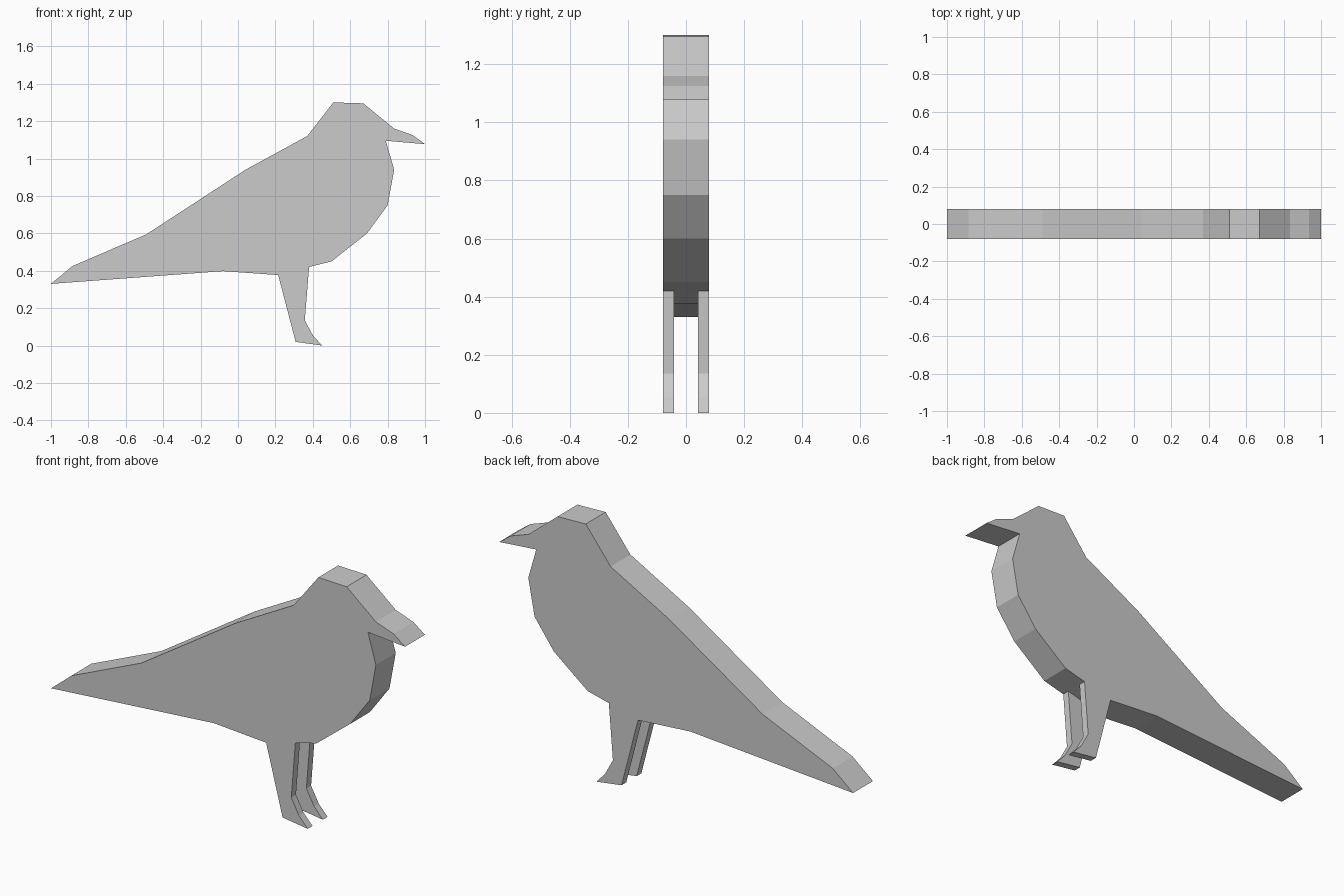
import bpy, bmesh

if "Cube" in bpy.data.objects:
    bpy.data.objects.remove(bpy.data.objects["Cube"])


def prism(name, outline, half_width):
    """Extrude an XZ outline symmetrically along Y."""
    bm = bmesh.new()
    face = bm.faces.new([bm.verts.new((x, -half_width, z)) for x, z in outline])
    ext = bmesh.ops.extrude_face_region(bm, geom=[face])
    verts = [v for v in ext["geom"] if isinstance(v, bmesh.types.BMVert)]
    bmesh.ops.translate(bm, verts=verts, vec=(0, 2 * half_width, 0))
    bmesh.ops.recalc_face_normals(bm, faces=bm.faces)
    mesh = bpy.data.meshes.new(name)
    bm.to_mesh(mesh)
    bm.free()
    obj = bpy.data.objects.new(name, mesh)
    bpy.context.collection.objects.link(obj)
    return obj


# Side silhouette pieces
back = [(-1, 0.33), (-0.885, 0.425), (-0.49, 0.595), (0.04, 0.94), (0.26, 1.06), (0.37, 1.12)]
head = [(0.51, 1.30), (0.67, 1.295), (0.835, 1.16)]
beak = [(0.935, 1.125), (1.0, 1.077), (0.79, 1.095)]
breast = [(0.835, 0.94), (0.80, 0.75), (0.69, 0.60), (0.50, 0.45), (0.38, 0.42)]
leg = [(0.357, 0.135), (0.40, 0.055), (0.45, 0.003), (0.308, 0.02), (0.215, 0.377)]
belly = [(-0.08, 0.398)]

bird = prism("bird", back + head + beak + breast + leg + belly, 0.08)
for v in bird.data.vertices:
    if v.co.z < 0.01:
        v.co.z = 0

# Gap that splits the support into two legs
gap = prism("leg_gap_cutter",
            [(0.1, 0.347), (0.38, 0.42), (0.55, 0.42), (0.55, -0.1), (0.1, -0.1)], 0.042)
gap.hide_render = True
gap.hide_viewport = True
cut = bird.modifiers.new("split legs", "BOOLEAN")
cut.operation = "DIFFERENCE"
cut.solver = "EXACT"
cut.object = gap
